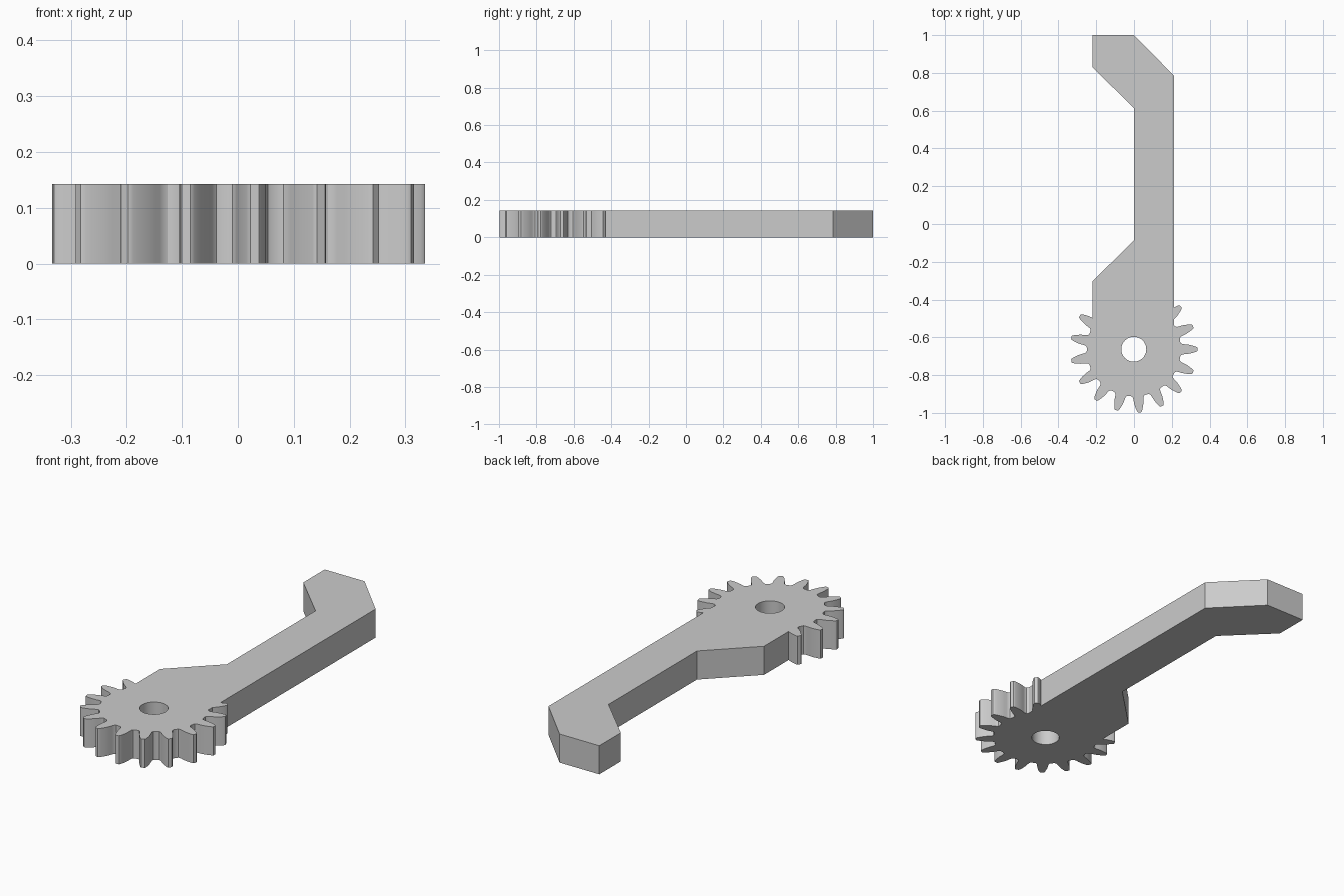
import bpy
import bmesh
from math import cos, sin, tau

if "Cube" in bpy.data.objects:
    bpy.data.objects.remove(bpy.data.objects["Cube"])

THICK = 0.143
TEETH = 17
CX, CY = -0.001, -0.663

grey = bpy.data.materials.new("plain grey")
grey.use_nodes = True
grey.diffuse_color = (0.6, 0.6, 0.6, 1)
grey.node_tree.nodes["Principled BSDF"].inputs["Base Color"].default_value = grey.diffuse_color


def plate(name, outline, bottom=0.0, top=THICK):
    """Extrude a flat outline into a solid plate."""
    bm = bmesh.new()
    face = bm.faces.new([bm.verts.new((x, y, bottom)) for x, y in outline])
    moved = bmesh.ops.extrude_face_region(bm, geom=[face])["geom"]
    verts = [v for v in moved if isinstance(v, bmesh.types.BMVert)]
    bmesh.ops.translate(bm, verts=verts, vec=(0, 0, top - bottom))
    bmesh.ops.recalc_face_normals(bm, faces=bm.faces)
    mesh = bpy.data.meshes.new(name)
    bm.to_mesh(mesh)
    bm.free()
    mesh.materials.append(grey)
    obj = bpy.data.objects.new(name, mesh)
    bpy.context.collection.objects.link(obj)
    return obj


def combine(target, tool, operation):
    """Apply a boolean and remove the tool object."""
    bpy.context.view_layer.objects.active = target
    mod = target.modifiers.new("boolean", 'BOOLEAN')
    mod.operation, mod.object, mod.solver = operation, tool, 'EXACT'
    bpy.ops.object.modifier_apply(modifier=mod.name)
    bpy.data.objects.remove(tool)


# Gear: tooth flank as (radius, half width), mirrored about each tooth axis
flank = [(0.246, 0.038), (0.249, 0.032), (0.256, 0.028), (0.266, 0.0265),
         (0.28, 0.0255), (0.293, 0.0235), (0.306, 0.0205), (0.318, 0.017),
         (0.328, 0.0135), (0.333, 0.011), (0.336, 0.008)]
tooth = [(r, -w) for r, w in flank] + [(r, w) for r, w in reversed(flank)]
gear_outline = []
for i in range(TEETH):
    a = tau * i / TEETH
    gear_outline += [(CX + r * cos(a) - w * sin(a), CY + r * sin(a) + w * cos(a))
                     for r, w in tooth]
gear = plate("gear", gear_outline)

# Cranked arm, its lower end buried in the gear
arm = plate("geared_lever", [(-0.22, 1), (0, 1), (0.212, 0.785), (0.212, -0.62),
                             (-0.22, -0.62), (-0.22, -0.303), (0, -0.087),
                             (0, 0.613), (-0.22, 0.83)])
combine(arm, gear, 'UNION')

# Pivot hole
hole = plate("hole_cutter", [(CX + 0.066 * cos(tau * i / 48), CY + 0.066 * sin(tau * i / 48))
                             for i in range(48)], -0.1, THICK + 0.1)
combine(arm, hole, 'DIFFERENCE')

# Smooth flanks, sharp rims
bpy.ops.object.select_all(action='DESELECT')
arm.select_set(True)
bpy.context.view_layer.objects.active = arm
bpy.ops.object.shade_smooth_by_angle(angle=0.55)
